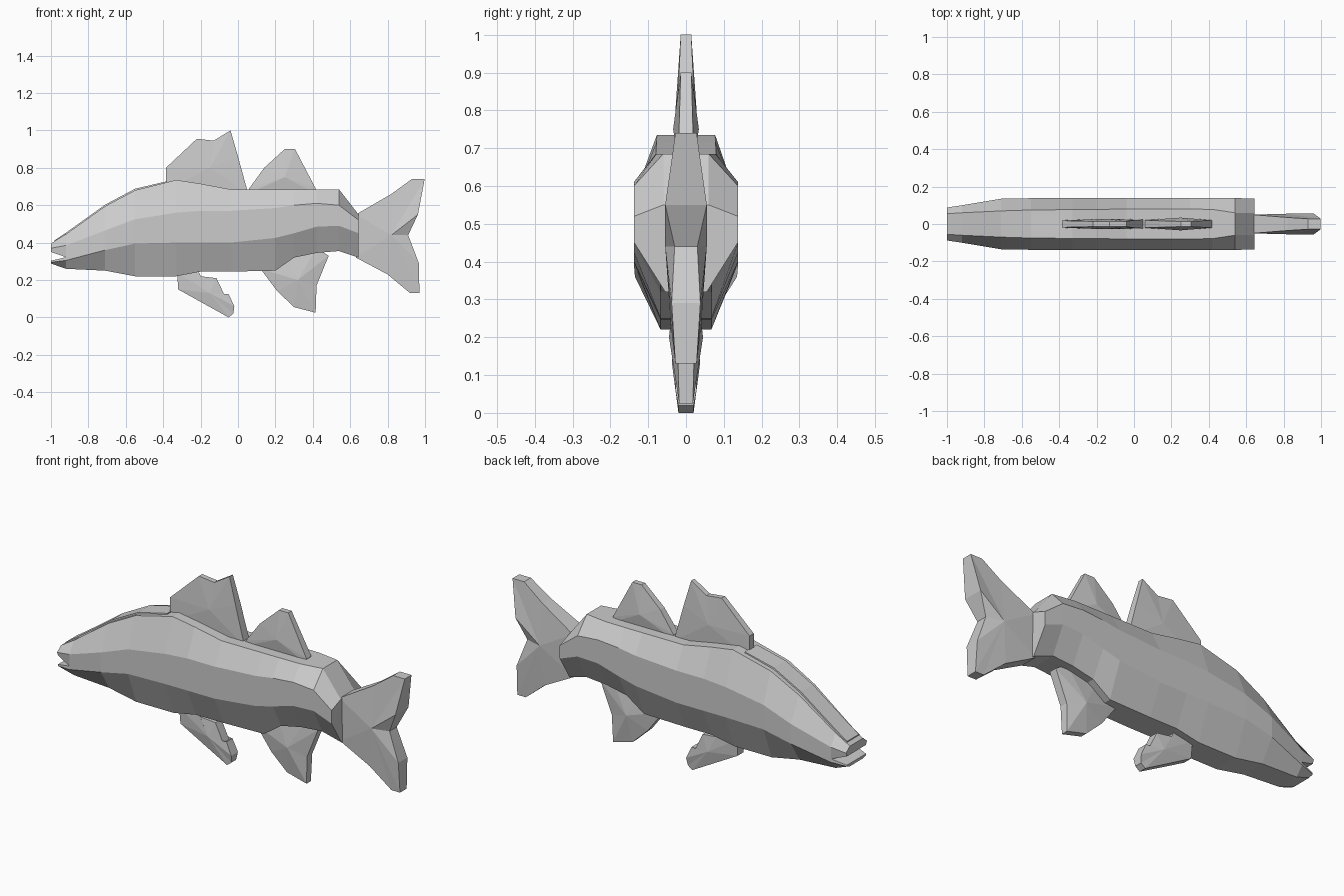
import bpy, bmesh


def finish(name, bm):
    bmesh.ops.recalc_face_normals(bm, faces=bm.faces)
    mesh = bpy.data.meshes.new(name)
    bm.to_mesh(mesh)
    bm.free()
    obj = bpy.data.objects.new(name, mesh)
    bpy.context.collection.objects.link(obj)
    return obj


def loft(name, rings):
    """Skin a closed tube through rings of points with equal counts."""
    bm = bmesh.new()
    loops = [[bm.verts.new(p) for p in ring] for ring in rings]
    n = len(loops[0])
    for a, b in zip(loops, loops[1:]):
        for i in range(n):
            j = (i + 1) % n
            bm.faces.new((a[i], a[j], b[j], b[i]))
    bm.faces.new(loops[0])
    bm.faces.new(loops[-1])
    return finish(name, bm)


def ring(x, half):
    """Mirror half of a cross-section, given as (y, z) from bottom to top."""
    return [(x, y, z) for y, z in half] + [(x, -y, z) for y, z in reversed(half)]


def fin(name, outline, centre):
    """Fin with a bulged centre; points are (x, z, half thickness)."""
    bm = bmesh.new()
    sides = []
    for s in (1, -1):
        rim = [bm.verts.new((x, s * t, z)) for x, z, t in outline]
        mid = bm.verts.new((centre[0], s * centre[2], centre[1]))
        for i in range(len(rim)):
            bm.faces.new((rim[i - 1], rim[i], mid))
        sides.append(rim)
    a, b = sides
    for i in range(len(a)):
        bm.faces.new((a[i - 1], a[i], b[i], b[i - 1]))
    return finish(name, bm)


# Body: x, belly z, lower side z, upper side z, back z, belly / side / back half widths
stations = [
    (-0.92, 0.26, 0.305, 0.385, 0.445, 0.06, 0.10, 0.06),
    (-0.71, 0.25, 0.36, 0.465, 0.595, 0.065, 0.135, 0.07),
    (-0.55, 0.22, 0.395, 0.525, 0.68, 0.067, 0.138, 0.075),
    (-0.33, 0.22, 0.40, 0.56, 0.735, 0.067, 0.138, 0.077),
    (-0.20, 0.245, 0.40, 0.57, 0.715, 0.067, 0.138, 0.078),
    (-0.04, 0.245, 0.40, 0.57, 0.685, 0.067, 0.138, 0.08),
    (0.20, 0.25, 0.425, 0.585, 0.685, 0.067, 0.138, 0.08),
    (0.30, 0.32, 0.45, 0.60, 0.685, 0.067, 0.138, 0.08),
    (0.42, 0.345, 0.485, 0.61, 0.685, 0.067, 0.138, 0.078),
    (0.54, 0.355, 0.49, 0.60, 0.685, 0.067, 0.138, 0.06),
    (0.645, 0.32, 0.45, 0.52, 0.55, 0.055, 0.137, 0.06),
]
loft("body", [ring(x, [(wb, zb), (w, zl), (w, zu), (wt, zt)])
              for x, zb, zl, zu, zt, wb, w, wt in stations])

# Open mouth
loft("upper_jaw", [
    ring(-1.0, [(0.08, 0.35), (0.088, 0.37), (0.055, 0.395)]),
    ring(-0.92, [(0.098, 0.322), (0.10, 0.385), (0.06, 0.445)]),
])
loft("lower_jaw", [
    ring(-1.0, [(0.055, 0.288), (0.08, 0.295), (0.08, 0.303)]),
    ring(-0.92, [(0.06, 0.26), (0.10, 0.305), (0.098, 0.322)]),
])

# Raised ridge running over the snout and forehead
loft("head_ridge", [ring(x, [(0.055, z - 0.03), (0.05, z + 0.008)]) for x, z in
                    ((-0.98, 0.405), (-0.92, 0.445), (-0.71, 0.595), (-0.55, 0.68), (-0.38, 0.72))])

# Fins
fin("front_dorsal_fin", [
    (-0.385, 0.68, 0.02), (-0.385, 0.80, 0.018), (-0.22, 0.955, 0.014), (-0.13, 0.945, 0.014),
    (-0.04, 1.0, 0.014), (0.0, 0.86, 0.02), (0.055, 0.66, 0.024)], (-0.15, 0.80, 0.028))
fin("rear_dorsal_fin", [
    (0.05, 0.66, 0.02), (0.06, 0.69, 0.02), (0.14, 0.80, 0.017), (0.25, 0.90, 0.014),
    (0.305, 0.90, 0.014), (0.415, 0.69, 0.02), (0.42, 0.66, 0.02)], (0.25, 0.75, 0.034))
fin("anal_fin", [
    (0.12, 0.26, 0.02), (0.21, 0.14, 0.02), (0.30, 0.055, 0.018), (0.415, 0.025, 0.018),
    (0.42, 0.17, 0.022), (0.485, 0.33, 0.022), (0.42, 0.37, 0.025), (0.25, 0.33, 0.025)],
    (0.32, 0.20, 0.045))
fin("pelvic_fin", [
    (-0.325, 0.24, 0.03), (-0.32, 0.15, 0.025), (-0.05, 0.0, 0.02), (-0.025, 0.02, 0.02),
    (-0.02, 0.06, 0.028), (-0.05, 0.125, 0.025), (-0.07, 0.115, 0.025), (-0.115, 0.21, 0.025),
    (-0.20, 0.22, 0.03), (-0.22, 0.26, 0.03)], (-0.15, 0.13, 0.037))
fin("tail_fin", [
    (0.63, 0.55, 0.05), (0.82, 0.66, 0.035), (0.93, 0.74, 0.028), (0.998, 0.74, 0.028),
    (0.962, 0.55, 0.055), (0.91, 0.44, 0.03), (0.967, 0.29, 0.038), (0.97, 0.13, 0.028),
    (0.92, 0.13, 0.028), (0.80, 0.23, 0.04), (0.63, 0.32, 0.045)], (0.82, 0.44, 0.055))
